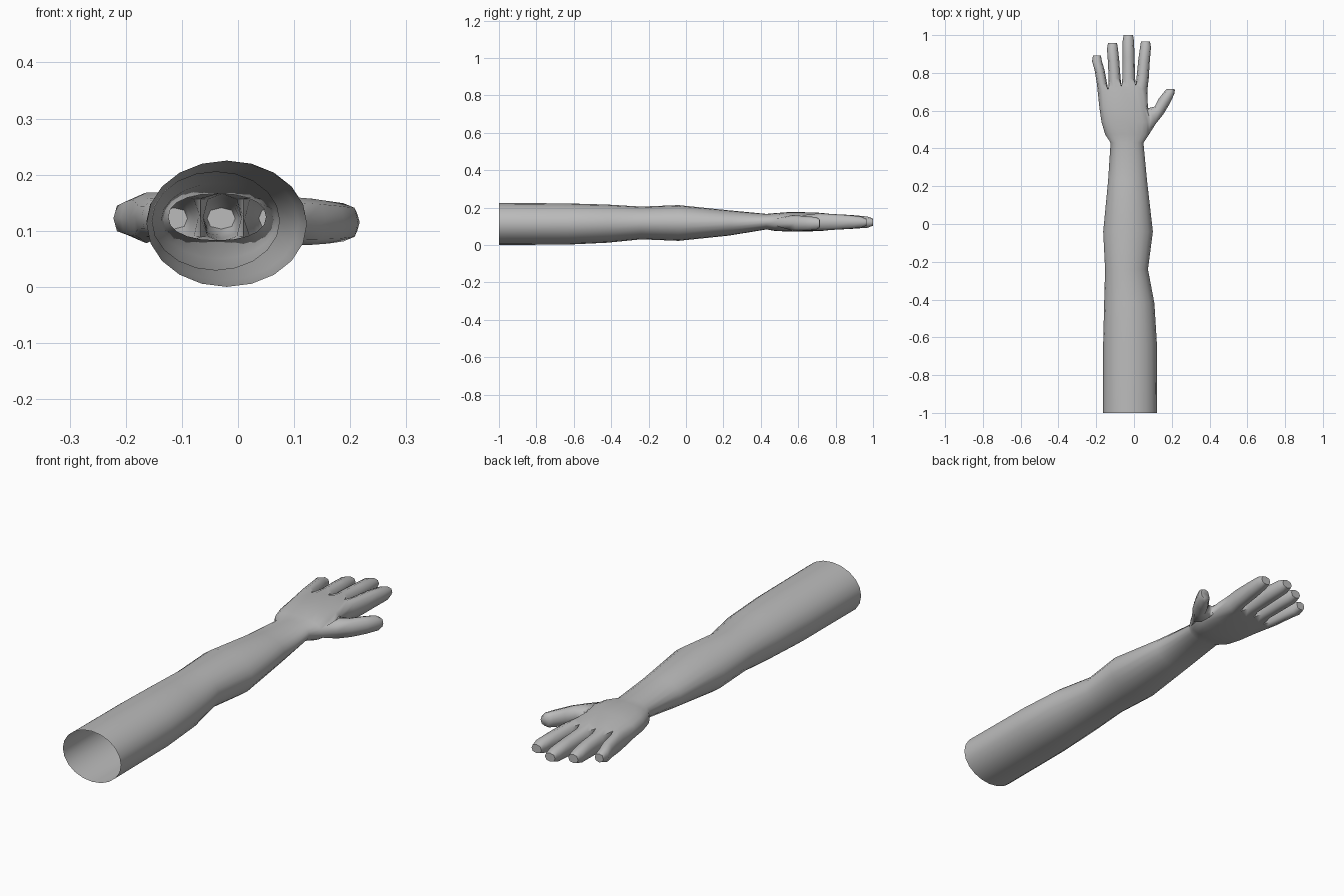
import bpy, bmesh, math

if "Cube" in bpy.data.objects:
    bpy.data.objects.remove(bpy.data.objects["Cube"])

N = 20  # points around the arm: 0 = thumb side, 1-9 = back of hand, 10 = little-finger side
bm = bmesh.new()


def spow(v, p):
    return math.copysign(abs(v) ** p, v)


def tube_ring(y, x0, x1, z0, z1, p):
    """Rounded cross-section of the arm or palm."""
    pts = []
    for k in range(N):
        a = 2 * math.pi * k / N
        x = (x0 + x1) / 2 + (x1 - x0) / 2 * spow(math.cos(a), p)
        z = (z0 + z1) / 2 + (z1 - z0) / 2 * spow(math.sin(a), p)
        pts.append(bm.verts.new((x, y, z)))
    return pts


def bridge(a, b):
    n = len(a)
    for i in range(n):
        j = (i + 1) % n
        bm.faces.new((a[i], a[j], b[j], b[i]))


def digit(loop, start, rings):
    """Grow a finger from an 8-point loop; rings = (inner xy, outer xy, z, half height)."""
    for (ix, iy), (ox, oy), z, h in rings:
        new = []
        for i in range(8):
            a = start + i * math.pi / 4
            c, s = spow(math.cos(a), 0.8), spow(math.sin(a), 0.8)
            new.append(bm.verts.new(((ix + ox) / 2 + (ox - ix) / 2 * c,
                                     (iy + oy) / 2 + (oy - iy) / 2 * c, z + h * s)))
        bridge(loop, new)
        loop = new
    bm.faces.new(loop)


# Arm and palm sections: y, x min, x max, z min, z max, squareness
sections = [
    (-1.00, -0.163, 0.123, 0.000, 0.225, 1),
    (-0.63, -0.163, 0.121, 0.002, 0.222, 1),
    (-0.42, -0.158, 0.108, 0.012, 0.216, 1),
    (-0.24, -0.153, 0.074, 0.030, 0.205, 1),
    (-0.04, -0.163, 0.100, 0.022, 0.213, 1),
    (0.23, -0.137, 0.069, 0.050, 0.185, 1),
    (0.43, -0.124, 0.050, 0.083, 0.166, 0.9),
    (0.475, -0.153, 0.080, 0.075, 0.170, 0.8),
    (0.54, -0.172, 0.092, 0.072, 0.175, 0.8),
    (0.615, -0.183, 0.073, 0.072, 0.176, 0.8),
]
rings = [tube_ring(*s) for s in sections]

# Knuckle ring, with low points between the fingers
kx = [0.072, 0.064, 0.040, 0.010, -0.028, -0.067, -0.102, -0.137, -0.163, -0.185, -0.192]
ky = [0.72, 0.72, 0.715, 0.735, 0.72, 0.73, 0.71, 0.71, 0.70, 0.70, 0.70]
kh = [0, 0.032, 0.047, 0.034, 0.049, 0.034, 0.048, 0.034, 0.045, 0.030, 0]
knuckle = []
for k in range(N):
    m, side = (k, 1) if k <= 10 else (N - k, -1)
    knuckle.append(bm.verts.new((kx[m], ky[m], 0.123 + side * kh[m])))
rings.append(knuckle)

# Skin between sections, leaving a 2 x 2 opening for the thumb
for r in range(len(rings) - 1):
    for k in range(N):
        j = (k + 1) % N
        if r in (7, 8) and k in (19, 0):
            continue
        bm.faces.new((rings[r][k], rings[r][j], rings[r + 1][j], rings[r + 1][k]))

# Four fingers sharing web points: base x range, tip x range, tip y
fingers = [
    (0.013, 0.078, 0.032, 0.090, 0.965),
    (-0.062, 0.006, -0.060, 0.000, 1.000),
    (-0.134, -0.071, -0.143, -0.085, 0.957),
    (-0.196, -0.142, -0.222, -0.170, 0.892),
]
mids = [knuckle[0]]
for k in (3, 5, 7):
    mids.append(bm.verts.new((kx[k], ky[k] - 0.003, 0.123)))
mids.append(knuckle[10])
for f, (b0, b1, t0, t1, ty) in enumerate(fingers):
    t = 1 + 2 * f
    loop = [knuckle[t], knuckle[t + 1], knuckle[t + 2], mids[f + 1],
            knuckle[N - t - 2], knuckle[N - t - 1], knuckle[N - t], mids[f]]
    y0 = 0.77 if f < 3 else 0.74
    ym, ye = (y0 + ty) / 2, ty - 0.03
    m0, m1 = (b0 + t0) / 2, (b1 + t1) / 2
    digit(loop, math.pi / 4, [
        ((b0, y0), (b1, y0), 0.123, 0.043),
        ((m0, ym), (m1, ym), 0.123, 0.037),
        ((t0, ye), (t1, ye), 0.122, 0.030),
        ((t0 + 0.005, ty), (t1 - 0.005, ty), 0.122, 0.019),
    ])

# Thumb
a, b, c = rings[7], rings[8], rings[9]
digit([a[19], a[0], a[1], b[1], c[1], c[0], c[19], b[19]], -math.pi / 4, [
    ((0.080, 0.614), (0.115, 0.530), 0.117, 0.043),
    ((0.110, 0.622), (0.155, 0.580), 0.116, 0.041),
    ((0.130, 0.662), (0.190, 0.638), 0.115, 0.038),
    ((0.162, 0.703), (0.214, 0.690), 0.115, 0.034),
    ((0.176, 0.716), (0.217, 0.713), 0.115, 0.022),
])

bmesh.ops.recalc_face_normals(bm, faces=bm.faces)
mesh = bpy.data.meshes.new("arm_and_hand")
bm.to_mesh(mesh)
bm.free()
obj = bpy.data.objects.new("arm_and_hand", mesh)
bpy.context.collection.objects.link(obj)

skin = bpy.data.materials.new("plain_grey")
skin.diffuse_color = (0.5, 0.5, 0.5, 1)
skin.use_nodes = True
skin.node_tree.nodes["Principled BSDF"].inputs["Base Color"].default_value = skin.diffuse_color
mesh.materials.append(skin)

bpy.context.view_layer.objects.active = obj
obj.select_set(True)
bpy.ops.object.shade_smooth_by_angle(angle=math.radians(60))
